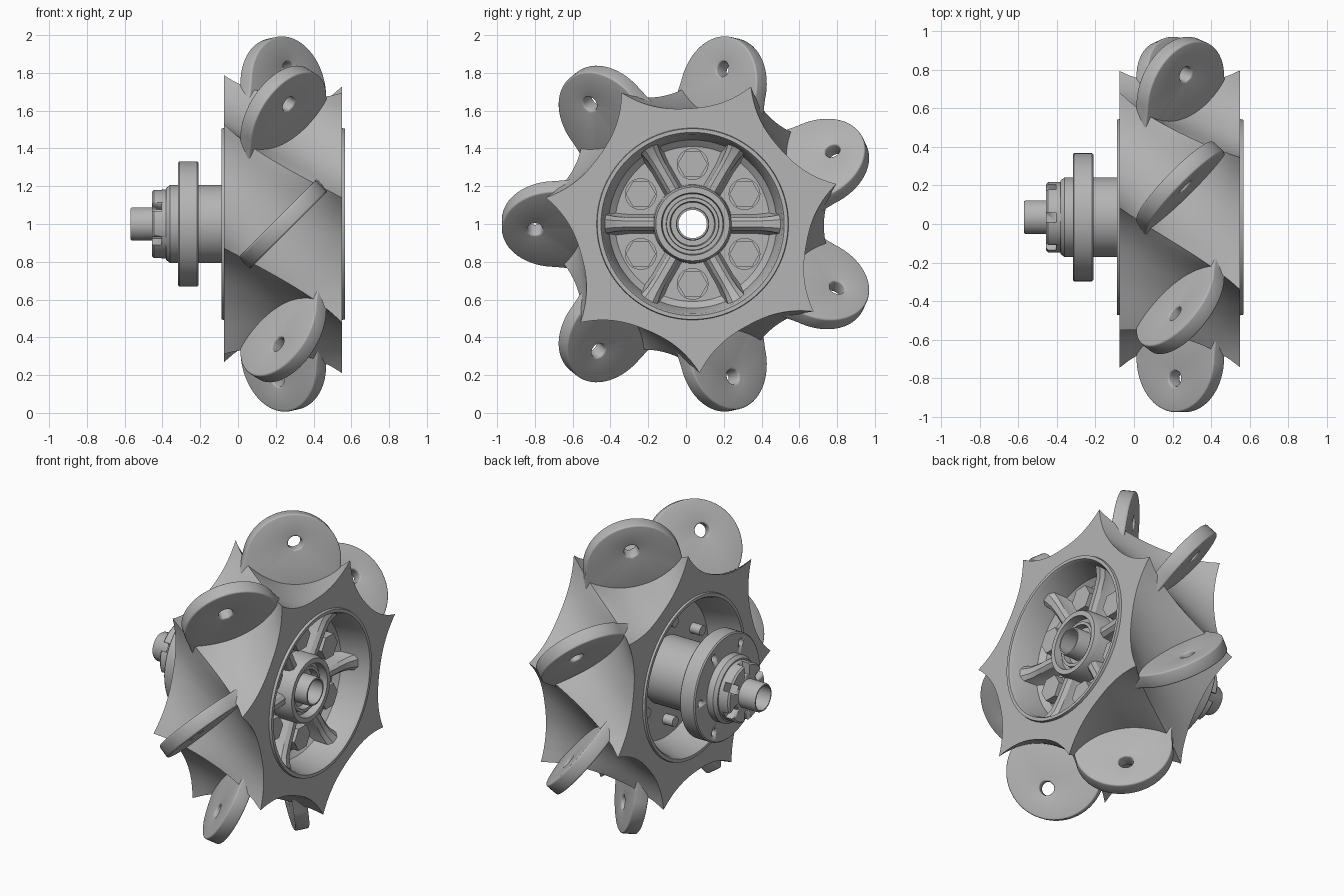
import bpy, bmesh, math
from mathutils import Vector, Matrix

if "Cube" in bpy.data.objects:
    bpy.data.objects.remove(bpy.data.objects["Cube"], do_unlink=True)

AXIS = Vector((0, 0.035, 1.0))     # wheel axis runs along x through here
BLADES = 7
PITCH = math.tau / BLADES

metal = bpy.data.materials.new("cast_grey")
metal.use_nodes = True
GREY = (0.46, 0.46, 0.46, 1)
metal.diffuse_color = GREY
metal.node_tree.nodes["Principled BSDF"].inputs["Base Color"].default_value = GREY


def polar(x, r, a):
    return Vector((x, r * math.cos(a), r * math.sin(a)))


def finish(name, bm, bevel=0):
    bmesh.ops.recalc_face_normals(bm, faces=bm.faces)
    mesh = bpy.data.meshes.new(name)
    bm.to_mesh(mesh)
    bm.free()
    ob = bpy.data.objects.new(name, mesh)
    ob.location = AXIS
    bpy.context.collection.objects.link(ob)
    mesh.materials.append(metal)
    bpy.ops.object.select_all(action='DESELECT')
    ob.select_set(True)
    bpy.context.view_layer.objects.active = ob
    if bevel:
        mod = ob.modifiers.new("bevel", 'BEVEL')
        mod.width, mod.segments, mod.limit_method = bevel, 3, 'ANGLE'
        bpy.ops.object.modifier_apply(modifier=mod.name)
    bpy.ops.object.shade_smooth_by_angle(angle=math.radians(32))
    return ob


def add_loops(bm, loops):
    """Join a closed series of equal point loops into a ring-shaped skin."""
    rows = [[bm.verts.new(p) for p in loop] for loop in loops]
    n = len(rows[0])
    for a, b in zip(rows, rows[1:] + rows[:1]):
        for i in range(n):
            j = (i + 1) % n
            bm.faces.new((a[i], a[j], b[j], b[i]))


def circle(x, r, n=64):
    return [polar(x, r, math.tau * i / n) for i in range(n)]


def lathe(name, profile, n=64):
    bm = bmesh.new()
    add_loops(bm, [circle(x, r, n) for x, r in profile])
    return finish(name, bm)


def add_cylinder(bm, x0, x1, r, pos, segs):
    mat = Matrix.Translation(Vector(((x0 + x1) / 2, pos.y, pos.z))) @ Matrix.Rotation(math.pi / 2, 4, 'Y')
    bmesh.ops.create_cone(bm, cap_ends=True, segments=segs, radius1=r, radius2=r,
                          depth=x1 - x0, matrix=mat)


def cut(ob, bm):
    cutter = finish("cutter", bm)
    cutter.hide_render = True
    bpy.context.view_layer.objects.active = ob
    mod = ob.modifiers.new("cut", 'BOOLEAN')
    mod.object, mod.operation, mod.solver = cutter, 'DIFFERENCE', 'EXACT'
    bpy.ops.object.modifier_apply(modifier=mod.name)
    bpy.data.objects.remove(cutter, do_unlink=True)


# Drum: scalloped star section, twisted along the axis
STEPS = 20
TIP = 0.79


def star(x, turn):
    pts = []
    half = PITCH / 2
    for k in range(BLADES):
        mid = turn + (k + 0.5) * PITCH
        for i in range(STEPS):
            t = -1 + 2 * i / STEPS
            rad = TIP * math.cos(half) - 0.1 * (1 - abs(t) ** 2.4)
            side = t * TIP * math.sin(half)
            pts.append(polar(x, math.hypot(rad, side), mid + math.atan2(side, rad)))
    return pts


def sag(p, s):
    """Lower the ridges toward the middle of the drum, leaving the grooves."""
    r = math.hypot(p.y, p.z)
    drop = 0.065 * (1 - (2 * s - 1) ** 2) * (max(r - 0.58, 0) / 0.18) ** 2
    return Vector((p.x, p.y * (1 - drop / r), p.z * (1 - drop / r)))


front_turn = math.radians(67)
back_turn = front_turn - math.radians(32)
back, front = star(-0.075, back_turn), star(0.55, front_turn)
skin = [[sag(a.lerp(b, s / 12), s / 12) for a, b in zip(back, front)] for s in range(13)]


def bore(x, r):
    return [polar(x, r, back_turn + 0.28 + math.tau * i / len(back)) for i in range(len(back))]


WEB_BACK, WEB_FRONT = 0.12, 0.36
inside = [(0.55, 0.508), (0.566, 0.505), (0.566, 0.485), (0.55, 0.475), (WEB_FRONT + 0.03, 0.445),
          (WEB_FRONT, 0.41), (WEB_FRONT, 0.15), (WEB_BACK, 0.15), (WEB_BACK, 0.43),
          (-0.075, 0.475), (-0.088, 0.485), (-0.088, 0.505), (-0.075, 0.508)]
bm = bmesh.new()
add_loops(bm, skin + [bore(x, r) for x, r in inside])
finish("twisted_drum", bm)

# Blade mounting tabs, set across the grooves at 45 degrees
MID_X, HOLE_R, THICK = 0.24, 0.834, 0.085
ROUND = 0.285
outline = [(ROUND * math.cos(math.pi * i / 32), 0.725 + ROUND * math.sin(math.pi * i / 32)) for i in range(33)]
outline += [(-0.3, 0.62), (-0.32, 0.5), (0, 0.5), (0.32, 0.5), (0.3, 0.62)]
for k in range(BLADES):
    ang = math.pi + k * PITCH
    radial, tangent = polar(0, 1, ang), polar(0, 1, ang + math.pi / 2)
    along = (Vector((1, 0, 0)) - tangent).normalized()
    normal = (Vector((1, 0, 0)) + tangent).normalized()

    def place(d, r, off):
        return Vector((MID_X, 0, 0)) + along * d + radial * r + normal * off

    hole = []
    for d, r in outline:
        v = Vector((d, r - HOLE_R)).normalized() * 0.042
        hole.append((v.x, v.y + HOLE_R))
    bm = bmesh.new()
    add_loops(bm, [[place(d, r, off) for d, r in ring] for ring, off in
                   ((outline, -THICK / 2), (outline, THICK / 2), (hole, THICK / 2), (hole, -THICK / 2))])
    finish(f"blade_tab_{k + 1}", bm, 0.01)

# Hub boss with a bearing recess, and the long sleeve behind the web
lathe("hub_boss", [(0.2, 0.085), (0.2, 0.215), (0.46, 0.205), (0.49, 0.195), (0.49, 0.165),
                   (0.44, 0.16), (0.44, 0.14), (0.46, 0.138), (0.46, 0.12), (0.42, 0.115), (0.42, 0.085)])
lathe("rear_sleeve", [(0.2, 0.085), (0.2, 0.207), (-0.36, 0.207), (-0.38, 0.19), (-0.38, 0.085)])
lathe("axle_tube", [(-0.57, 0.075), (-0.57, 0.082), (-0.56, 0.088), (0.51, 0.088), (0.52, 0.084), (0.52, 0.075)])

# Rear flange with bolt holes
flange = lathe("rear_flange", [(-0.317, 0.18), (-0.317, 0.325), (-0.31, 0.332), (-0.217, 0.332),
                               (-0.21, 0.325), (-0.21, 0.18)])
bm = bmesh.new()
for k in range(6):
    add_cylinder(bm, -0.4, -0.1, 0.022, polar(0, 0.272, k * math.tau / 6), 20)
cut(flange, bm)

# Slotted lock nut
nut = lathe("castle_nut", [(-0.455, 0.08), (-0.455, 0.172), (-0.445, 0.182), (-0.375, 0.182), (-0.375, 0.08)])
bm = bmesh.new()
for k in range(6):
    spin = Matrix.Rotation(k * math.tau / 6 + math.pi / 6, 4, 'X')
    bmesh.ops.create_cube(bm, size=1, matrix=spin @ Matrix.Translation((-0.45, 0.17, 0))
                          @ Matrix.Diagonal((0.09, 0.12, 0.05, 1)))
cut(nut, bm)

for k in range(6):
    # Ribs rising from the boss to the drum wall, flared at the wall
    bm = bmesh.new()
    sections = []
    for r, top, flare in ((0.17, 0.45, 1), (0.34, 0.46, 1), (0.41, 0.47, 1.15), (0.47, 0.5, 1.5)):
        sections.append([bm.verts.new((x, r, w * flare)) for x, w in
                         ((0.34, -0.06), (0.38, -0.042), (top - 0.02, -0.034), (top, -0.016),
                          (top, 0.016), (top - 0.02, 0.034), (0.38, 0.042), (0.34, 0.06))])
    for a, b in zip(sections, sections[1:]):
        for i in range(8):
            j = (i + 1) % 8
            bm.faces.new((a[i], a[j], b[j], b[i]))
    bm.faces.new(sections[0])
    bm.faces.new(sections[-1])
    bm.transform(Matrix.Rotation(k * math.tau / 6, 4, 'X'))
    finish(f"rib_{k + 1}", bm)

    # Hex bolts through the web with studs behind
    spot = polar(0, 0.317, math.pi / 2 + k * math.tau / 6)
    bm = bmesh.new()
    add_cylinder(bm, 0.34, 0.375, 0.084, spot, 32)
    add_cylinder(bm, 0.37, 0.43, 0.08, spot, 6)
    add_cylinder(bm, 0.05, 0.14, 0.032, spot, 24)
    finish(f"web_bolt_{k + 1}", bm)
